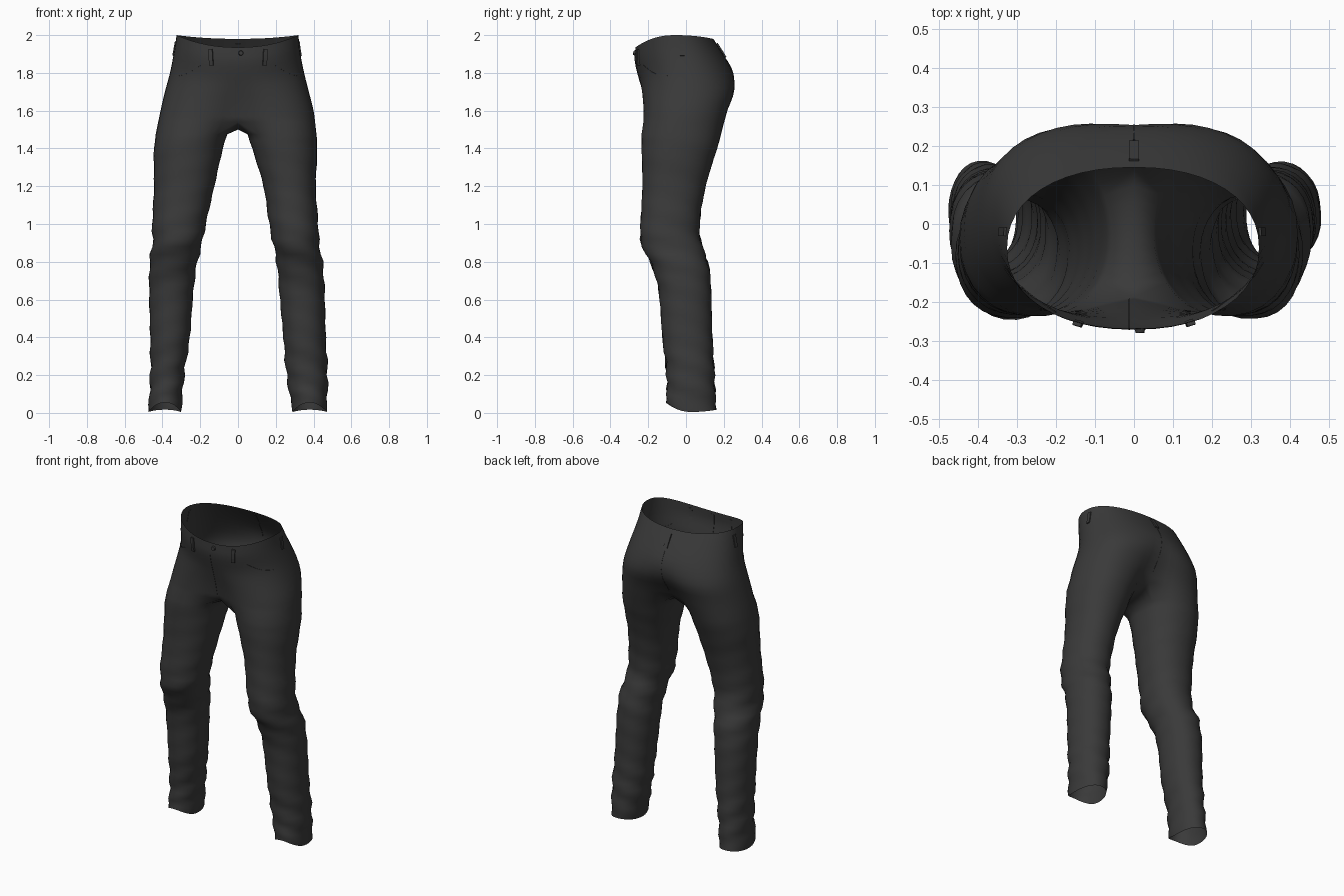
import bpy, bmesh, math
from mathutils import Vector
from mathutils.bvhtree import BVHTree

if "Cube" in bpy.data.objects:
    bpy.data.objects.remove(bpy.data.objects["Cube"])

denim = bpy.data.materials.new("charcoal denim")
denim.diffuse_color = (0.042, 0.042, 0.042, 1)
denim.use_nodes = True
denim.node_tree.nodes["Principled BSDF"].inputs["Base Color"].default_value = denim.diffuse_color

# height, left outer, left inner, right outer, right inner, front y, back y
ROWS = [
    (0.00, .475, .300, .470, .290, -.105, .160),
    (0.20, .465, .285, .475, .257, -.102, .150),
    (0.40, .465, .255, .465, .240, -.125, .140),
    (0.60, .470, .240, .460, .222, -.140, .135),
    (0.70, .470, .230, .456, .214, -.155, .130),
    (0.80, .468, .215, .448, .205, -.190, .115),
    (0.90, .453, .190, .430, .185, -.238, .080),
    (1.00, .454, .170, .425, .165, -.240, .072),
    (1.20, .445, .125, .412, .135, -.231, .105),
    (1.40, .445, .080, .420, .075, -.235, .165),
    (1.50, .430, .050, .412, .045, -.237, .195),
    (1.60, .410, .030, .400, .030, -.240, .232),
    (1.70, .387, .025, .375, .025, -.245, .270),
    (1.80, .360, .020, .350, .020, -.250, .255),
    (1.92, .337, .020, .327, .020, -.270, .195),
    (2.00, .325, .020, .320, .020, -.268, .145),
]
OUT, INN = 24, 8          # outer steps and inseam steps around a leg
CORNER = math.radians(145)


def sample(z):
    """Smooth interpolation of the measured rows."""
    z = min(max(z, 0), 2)
    i = next(k for k in range(len(ROWS) - 1) if z <= ROWS[k + 1][0])
    a, b = ROWS[i], ROWS[i + 1]
    p, q = ROWS[max(i - 1, 0)], ROWS[min(i + 2, len(ROWS) - 1)]
    h = b[0] - a[0]
    t = (z - a[0]) / h
    res = []
    for k in range(1, 7):
        m0 = (b[k] - p[k]) / (b[0] - p[0]) * h
        m1 = (q[k] - a[k]) / (q[0] - a[0]) * h
        res.append((2*t**3 - 3*t*t + 1)*a[k] + (t**3 - 2*t*t + t)*m0
                   + (3*t*t - 2*t**3)*b[k] + (t**3 - t*t)*m1)
    return res


def superellipse(cx, cy, rx, ry, ang, n):
    c, s = math.cos(ang), math.sin(ang)
    f = lambda v: math.copysign(abs(v) ** (2 / n), v)
    return cx + rx * f(c), cy + ry * f(s)


def leg_point(side, z, ang, folds=True):
    lo, li, ro, ri, y0, y1 = sample(z)
    out, inn = (lo, li) if side < 0 else (ro, ri)
    # soft cloth folds, strongest behind the knee and at the hem
    amp = .005 * math.exp(-((z - .85) / .16) ** 2) + .005 * math.exp(-((z - .2) / .16) ** 2) + .0015
    d = amp * math.sin(48 * z + 2 * ang + side) if folds else 0
    x, y = superellipse((out + inn) / 2, (y0 + y1) / 2, (out - inn) / 2 + d, (y1 - y0) / 2 + d, ang, 2.15)
    s = math.sin(ang)
    k = max(0, 1 - z / .14)
    z += k * (.005 + .05 * max(0, -s) ** 2 + .012 * max(0, s) ** 2)
    return Vector((side * x, y, z))


def hip_point(side, z, i):
    lo, li, ro, ri, y0, y1 = sample(z)
    out = lo if side < 0 else ro
    ang = math.pi * (i / OUT - .5)
    x, y = superellipse(0, (y0 + y1) / 2, out, (y1 - y0) / 2, ang, 2.2)
    s = math.sin(ang)
    k = min(1, max(0, (z - 1.65) / .3))
    p = Vector((side * x, y, z - k * (.065 * max(0, -s) ** 2 + .02 * max(0, s) ** 2)))
    # blend toward two thighs near the crotch
    t = min(1, max(0, (1.82 - z) / .3)) ** 1.2 * (.62 if s < 0 else .85)
    q = leg_point(side, z, CORNER * (2 * i / OUT - 1), False)
    p = p.lerp(q, t)
    if i in (0, OUT):
        p.x = 0
    return p


# Trousers shell: hip rings, crotch strip, then two leg tubes
bm = bmesh.new()
hip_z = [2, 1.975, 1.95, 1.92, 1.88, 1.84, 1.8, 1.76, 1.72, 1.68, 1.64, 1.6, 1.57, 1.54]
leg_z = [1.475] + [1.44 - .04 * k for k in range(37)]
for side in (-1, 1):
    rows = [[bm.verts.new(hip_point(side, z, i)) for i in range(OUT + 1)] for z in hip_z]
    for a, b in zip(rows, rows[1:]):
        for i in range(OUT):
            bm.faces.new((a[i], a[i + 1], b[i + 1], b[i]))
    last = rows[-1]
    strip = []
    for j in range(1, INN):
        p = last[OUT].co.lerp(last[0].co, j / INN)
        p.x, p.z = 0, p.z - .04 * math.sin(math.pi * j / INN) ** .6
        strip.append(bm.verts.new(p))
    prev = last + strip
    angles = [CORNER * (2 * i / OUT - 1) for i in range(OUT + 1)]
    angles += [CORNER + (2 * math.pi - 2 * CORNER) * j / INN for j in range(1, INN)]
    n = len(angles)
    for z in leg_z:
        ring = [bm.verts.new(leg_point(side, z, a)) for a in angles]
        for i in range(n):
            j = (i + 1) % n
            bm.faces.new((prev[i], prev[j], ring[j], ring[i]))
        prev = ring
bmesh.ops.remove_doubles(bm, verts=bm.verts, dist=.0008)
bmesh.ops.recalc_face_normals(bm, faces=bm.faces)
tree = BVHTree.FromBMesh(bm)


def finish(bm, name, smooth=True):
    me = bpy.data.meshes.new(name)
    bm.to_mesh(me)
    bm.free()
    me.materials.append(denim)
    for p in me.polygons:
        p.use_smooth = smooth
    ob = bpy.data.objects.new(name, me)
    bpy.context.collection.objects.link(ob)
    return ob


finish(bm, "trousers")


def project(h, z, face):
    """Hit the shell from the front, back, left or right."""
    d = {"front": Vector((0, 1, 0)), "back": Vector((0, -1, 0)),
         "left": Vector((1, 0, 0)), "right": Vector((-1, 0, 0))}[face]
    o = Vector((h, 0, z)) if d.x == 0 else Vector((0, h, z))
    hit, nor, _, _ = tree.ray_cast(o - d * 2, d)
    if hit is None:
        return None
    return hit, (nor if nor.dot(d) < 0 else -nor)


def ribbon(name, pts, face, width, thick):
    """Flat cloth strip laid on the shell along a path."""
    hits = [r for r in (project(h, z, face) for h, z in pts) if r]
    if len(hits) < 2:
        return
    b = bmesh.new()
    prev = None
    for i, (p, nrm) in enumerate(hits):
        t = (hits[min(i + 1, len(hits) - 1)][0] - hits[max(i - 1, 0)][0]).normalized()
        w = t.cross(nrm).normalized() * width / 2
        sec = [b.verts.new(p + w * u + nrm * v)
               for u, v in ((-1, -.002), (1, -.002), (1, thick), (-1, thick))]
        if prev:
            for k in range(4):
                b.faces.new((prev[k], prev[(k + 1) % 4], sec[(k + 1) % 4], sec[k]))
        if i in (0, len(hits) - 1):
            b.faces.new(sec)
        prev = sec
    bmesh.ops.recalc_face_normals(b, faces=b.faces)
    finish(b, name, False)


def line(a, b, n=6):
    return [(a[0] + (b[0] - a[0]) * k / n, a[1] + (b[1] - a[1]) * k / n) for k in range(n + 1)]


# Belt loops
for s, tag in ((-1, "left"), (1, "right")):
    ribbon(f"front_belt_loop_{tag}", line((s * .145, 1.925), (s * .14, 1.84)), "front", .022, .009)
    ribbon(f"side_belt_loop_{tag}", line((-.02, 1.965), (-.02, 1.89)), tag, .022, .006)
    # curved pocket opening
    ribbon(f"pocket_seam_{tag}",
           [(s * (.20 + .13 * k / 8), 1.84 - .055 * math.sin(math.pi / 2 * k / 8)) for k in range(9)],
           "front", .004, .002)
ribbon("back_belt_loop", line((0, 1.955), (0, 1.88)), "back", .026, .007)

# Fly and seat seams
ribbon("fly_seam", line((-.012, 1.915), (-.012, 1.56), 14), "front", .004, .002)
ribbon("seat_seam", line((0, 1.87), (0, 1.6), 12), "back", .004, .002)

# Waist button
hit, nor = project(.015, 1.905, "front")
b = bmesh.new()
bmesh.ops.create_cone(b, cap_ends=True, segments=16, radius1=.014, radius2=.011, depth=.012)
b.transform(nor.to_track_quat('Z', 'Y').to_matrix().to_4x4())
bmesh.ops.translate(b, verts=b.verts, vec=hit + nor * .004)
finish(b, "waist_button", False)
